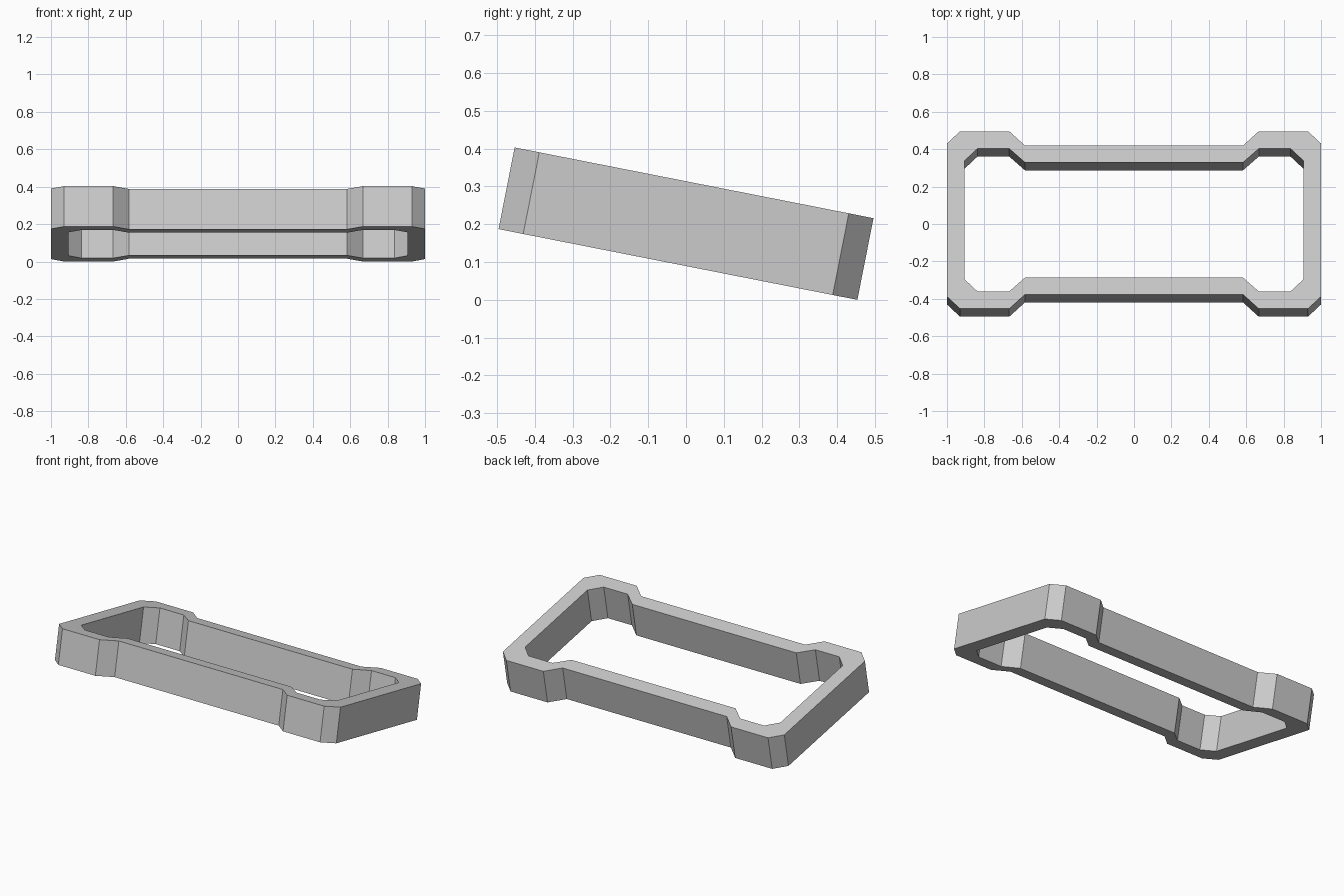
import bpy, bmesh
from math import radians, sin, cos

if "Cube" in bpy.data.objects:
    bpy.data.objects.remove(bpy.data.objects["Cube"])

TILT = radians(11.15)
HALF_H = 0.11
HALF_LEN = 0.4835

# One quadrant of each outline, waist to end
OUTER = [(0.583, 0.406), (0.667, HALF_LEN), (0.93, HALF_LEN), (1.0, 0.417)]
INNER = [(0.583, 0.314), (0.667, 0.389), (0.837, 0.389), (0.907, 0.322)]


def mirrored_loop(q):
    """Mirror a quadrant outline into a full closed loop."""
    half = q + [(x, -y) for x, y in reversed(q)]
    return half + [(-x, -y) for x, y in half]


bm = bmesh.new()


def ring(points, z):
    return [bm.verts.new((x, y, z)) for x, y in points]


# Four rings around the frame's cross-section, joined into a tube
outer, inner = mirrored_loop(OUTER), mirrored_loop(INNER)
rings = [ring(outer, -HALF_H), ring(outer, HALF_H),
         ring(inner, HALF_H), ring(inner, -HALF_H)]
n = len(outer)
for k in range(4):
    a, b = rings[k], rings[(k + 1) % 4]
    for i in range(n):
        j = (i + 1) % n
        bm.faces.new((a[i], a[j], b[j], b[i]))
bmesh.ops.recalc_face_normals(bm, faces=bm.faces)

mesh = bpy.data.meshes.new("tilted_frame")
bm.to_mesh(mesh)
bm.free()

# Tilted frame, resting on its lower back edge
frame = bpy.data.objects.new("tilted_frame", mesh)
bpy.context.collection.objects.link(frame)
frame.rotation_euler.x = -TILT
frame.location.z = HALF_LEN * sin(TILT) + HALF_H * cos(TILT)
